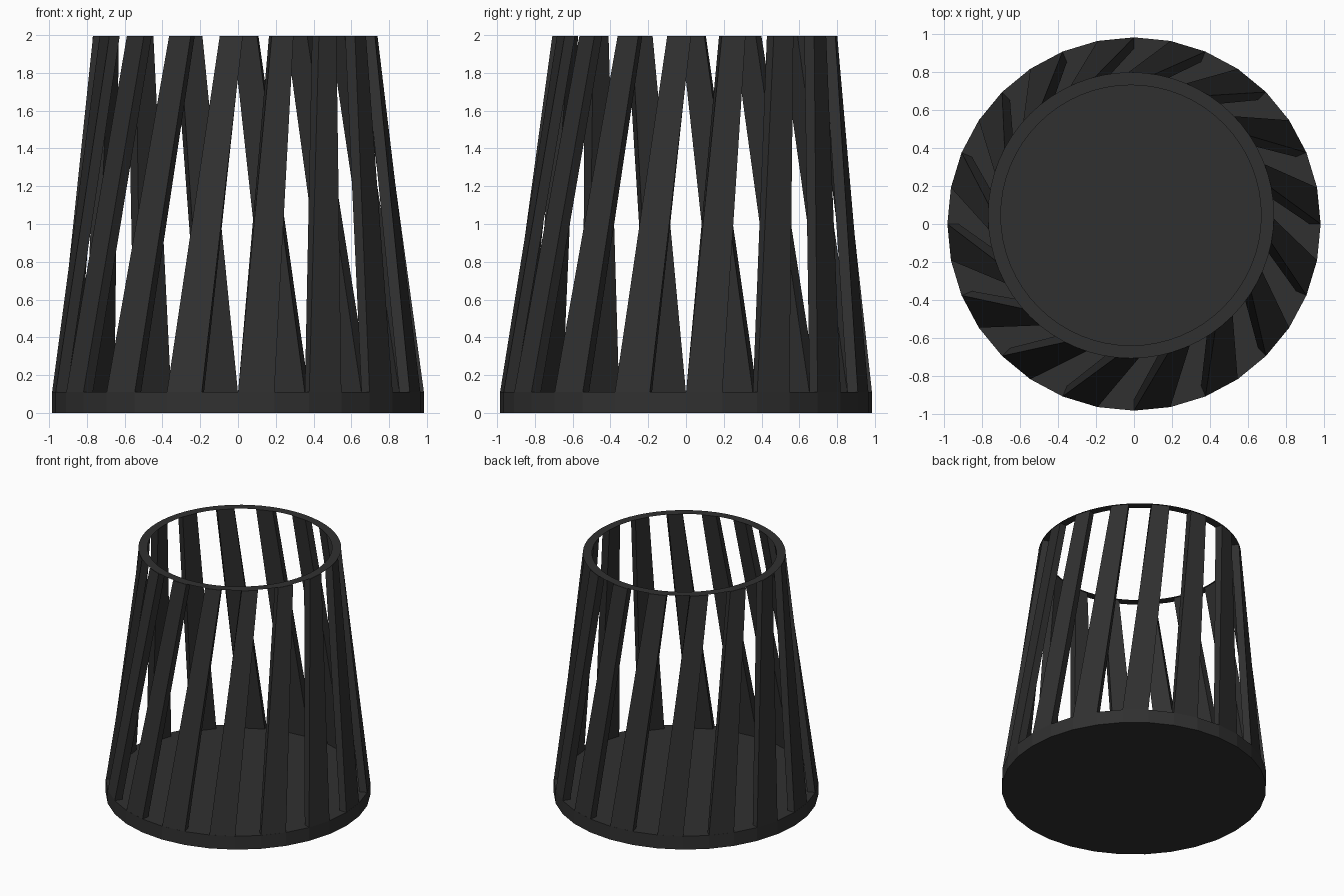
import bpy, bmesh, math
from mathutils import Vector

if "Cube" in bpy.data.objects:
    bpy.data.objects.remove(bpy.data.objects["Cube"])

SIDES = 32
R_BASE, H_BASE = 0.985, 0.11
RING_C = Vector((-0.016, 0.046))
R_OUT, R_IN = 0.755, 0.687
TWIST = math.radians(14)
STEP = 2 * math.pi / SIDES

dark = bpy.data.materials.new("dark_plastic")
dark.diffuse_color = (0.03, 0.03, 0.03, 1)
dark.use_nodes = True
dark.node_tree.nodes["Principled BSDF"].inputs["Base Color"].default_value = dark.diffuse_color


def finish(name, bm):
    bmesh.ops.recalc_face_normals(bm, faces=bm.faces)
    me = bpy.data.meshes.new(name)
    bm.to_mesh(me)
    bm.free()
    me.materials.append(dark)
    ob = bpy.data.objects.new(name, me)
    bpy.context.collection.objects.link(ob)
    return ob


def on_ring(angle, radius):
    """Point of the offset rim circle lying at this angle from the origin."""
    d = Vector((math.cos(angle), math.sin(angle)))
    b = d.dot(RING_C)
    t = b + math.sqrt(b * b - RING_C.length_squared + radius * radius)
    return d * t


# Base: solid low-poly disc
bpy.ops.mesh.primitive_cylinder_add(vertices=SIDES, radius=R_BASE, depth=H_BASE,
                                    location=(0, 0, H_BASE / 2))
base = bpy.context.object
base.name = "base"
base.data.materials.append(dark)

# Slats: twisted, tapering bars on every other side of the base
for i in range(SIDES // 2):
    a0 = -math.pi / 2 + 2 * i * STEP
    a1 = a0 + STEP
    bm = bmesh.new()
    low, high = [], []
    for a, inner in ((a0, 0), (a1, 0), (a1, 1), (a0, 1)):
        r = R_BASE - 0.06 * inner
        low.append(bm.verts.new((r * math.cos(a), r * math.sin(a), H_BASE - 0.005)))
        p = on_ring(a + TWIST + (0.012 if a == a0 else -0.012), R_OUT - 0.06 * inner)
        high.append(bm.verts.new((p.x, p.y, 1.995)))
    bm.faces.new(low[::-1])
    bm.faces.new(high)
    for k in range(4):
        n = (k + 1) % 4
        bm.faces.new((low[k], low[n], high[n], high[k]))
    finish(f"slat_{i + 1:02d}", bm)

# Rim: flat thin ring on top of the slats
bm = bmesh.new()
N = 64
loops = [[bm.verts.new((RING_C.x + r * math.cos(2 * math.pi * k / N),
                        RING_C.y + r * math.sin(2 * math.pi * k / N), 2.0))
          for k in range(N)] for r in (R_OUT, R_IN)]
for k in range(N):
    n = (k + 1) % N
    bm.faces.new((loops[0][k], loops[0][n], loops[1][n], loops[1][k]))
finish("rim", bm)
